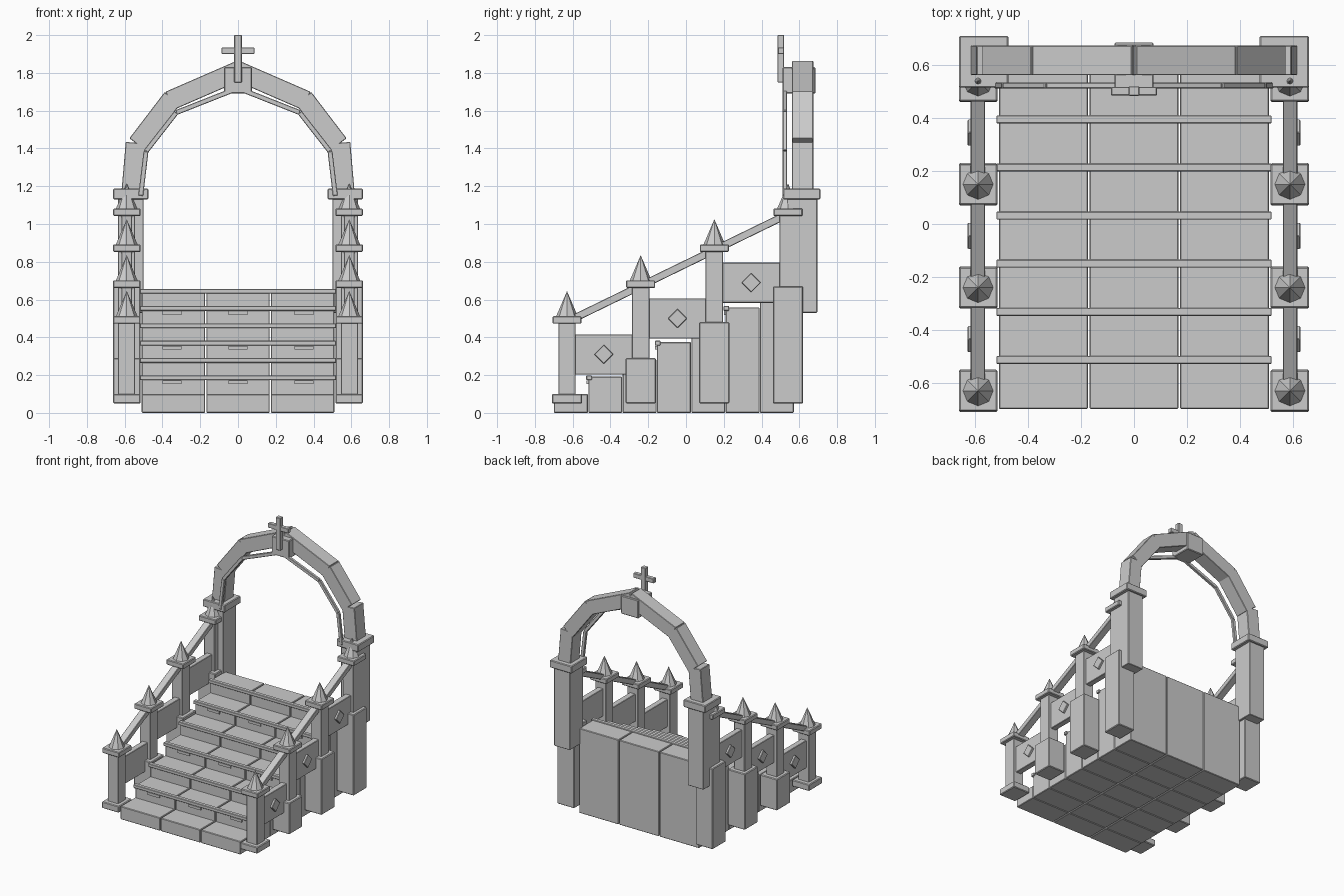
import bpy, math
from mathutils import Vector

if "Cube" in bpy.data.objects:
    bpy.data.objects.remove(bpy.data.objects["Cube"])


def finish(ob, bevel):
    if bevel:
        m = ob.modifiers.new("soft_edge", 'BEVEL')
        m.width = bevel
        m.segments = 1
    return ob


def box(name, x, y, z, bevel=0.003, rot=(0, 0, 0)):
    """Box from (min, max) ranges, optionally turned about its centre."""
    rs = (x, y, z)
    c = [(a + b) / 2 for a, b in rs]
    h = [abs(b - a) / 2 for a, b in rs]
    v = [(sx * h[0], sy * h[1], sz * h[2])
         for sx in (-1, 1) for sy in (-1, 1) for sz in (-1, 1)]
    f = [(0, 1, 3, 2), (4, 6, 7, 5), (0, 4, 5, 1), (2, 3, 7, 6), (0, 2, 6, 4), (1, 5, 7, 3)]
    me = bpy.data.meshes.new(name)
    me.from_pydata(v, [], f)
    ob = bpy.data.objects.new(name, me)
    bpy.context.collection.objects.link(ob)
    ob.location = c
    ob.rotation_euler = rot
    return finish(ob, bevel)


def around(c, r):
    return (c - r, c + r)


def side_box(name, s, x, y, z, **k):
    return box(name, tuple(sorted((s * x[0], s * x[1]))), y, z, **k)


def bar_xz(name, s, a, b, width, y):
    """Straight arch block between two points of the front plane."""
    dx, dz = s * (b[0] - a[0]), b[1] - a[1]
    cx, cz = s * (a[0] + b[0]) / 2, (a[1] + b[1]) / 2
    L = math.hypot(dx, dz)
    return box(name, around(cx, L / 2), y, around(cz, width / 2),
               rot=(0, -math.atan2(dz, dx), 0))


# Stairs: seven rows of three blocks, with nosing strips and riser clips
RISE, RUN = 0.0917, 0.1817
for i in range(7):
    y0, top = -0.70 + i * RUN, 0.10 + i * RISE
    for j in (-1, 0, 1):
        box("step_block", around(j * 0.342, 0.168), (y0 + 0.001, y0 + RUN - 0.001),
            (0, top), bevel=0.004)
        if i in (1, 3, 5):
            box("riser_clip", around(j * 0.35, 0.05), (y0 - 0.008, y0 + 0.01),
                (top - 0.04, top - 0.02), bevel=0)
    if i:
        box("step_nosing", (-0.52, 0.52), (y0 - 0.01, y0 + 0.02), (top - 0.018, top + 0.007))

for s in (-1, 1):
    # Balustrade posts with plinth, shaft, cap and spike
    for i in range(4):
        y, zb = -0.63 + 0.39 * i, 0.10 + 0.19 * i
        side_box("post_plinth", s, (0.516, 0.661), around(y, 0.08), (0.05, zb), bevel=0.005)
        side_box("post_shaft", s, (0.545, 0.635), around(y, 0.046), (zb - 0.01, zb + 0.38))
        side_box("post_cap", s, (0.516, 0.661), around(y, 0.077), (zb + 0.372, zb + 0.412),
                 bevel=0.005)
        bpy.ops.mesh.primitive_cone_add(vertices=8, radius1=0.058, radius2=0, depth=0.135,
                                        location=(s * 0.589, y, zb + 0.4775))
        bpy.context.object.name = "post_spike"
        # Panels between posts, each with a raised diamond
        if i < 3:
            yc = y + 0.195
            side_box("side_panel", s, (0.567, 0.613), around(yc, 0.152),
                     (zb + 0.103, zb + 0.315))
            side_box("diamond", s, (0.60, 0.628), around(yc, 0.036), around(zb + 0.21, 0.036),
                     rot=(math.pi / 4, 0, 0))
    # Sloping handrail
    a, b = Vector((0, -0.60, 0.497)), Vector((0, 0.54, 1.052))
    d, m = b - a, (a + b) / 2
    side_box("handrail", s, (0.562, 0.617), around(m.y, d.length / 2), around(m.z, 0.02),
             rot=(math.atan2(d.z, d.y), 0, 0))

    # Arch pillars
    side_box("arch_pillar", s, (0.50, 0.635), (0.535, 0.695), (0.53, 1.14))
    side_box("pillar_cap", s, (0.475, 0.661), (0.515, 0.711), (1.13, 1.187), bevel=0.005)

    # Arch: three straight blocks each side with open notches at the joints
    for p, q in (((-0.567, 1.14), (-0.542, 1.43)),
                 ((-0.533, 1.422), (-0.347, 1.666)),
                 ((-0.363, 1.652), (0.012, 1.815))):
        bar_xz("arch_block", -s, p, q, 0.105, (0.562, 0.674))
    # Thin inner trim in front of the arch
    path = [(-0.515, 1.15), (-0.487, 1.385), (-0.327, 1.59), (-0.01, 1.715)]
    for p, q in zip(path, path[1:]):
        bar_xz("arch_trim", -s, p, q, 0.026, (0.512, 0.534))

# Keystone and finial cross
box("keystone", (-0.074, 0.074), (0.512, 0.685), (1.69, 1.83), bevel=0.005)
box("cross_upright", (-0.02, 0.02), (0.484, 0.52), (1.75, 2.0))
box("cross_arm", (-0.087, 0.087), (0.486, 0.518), (1.90, 1.935))
